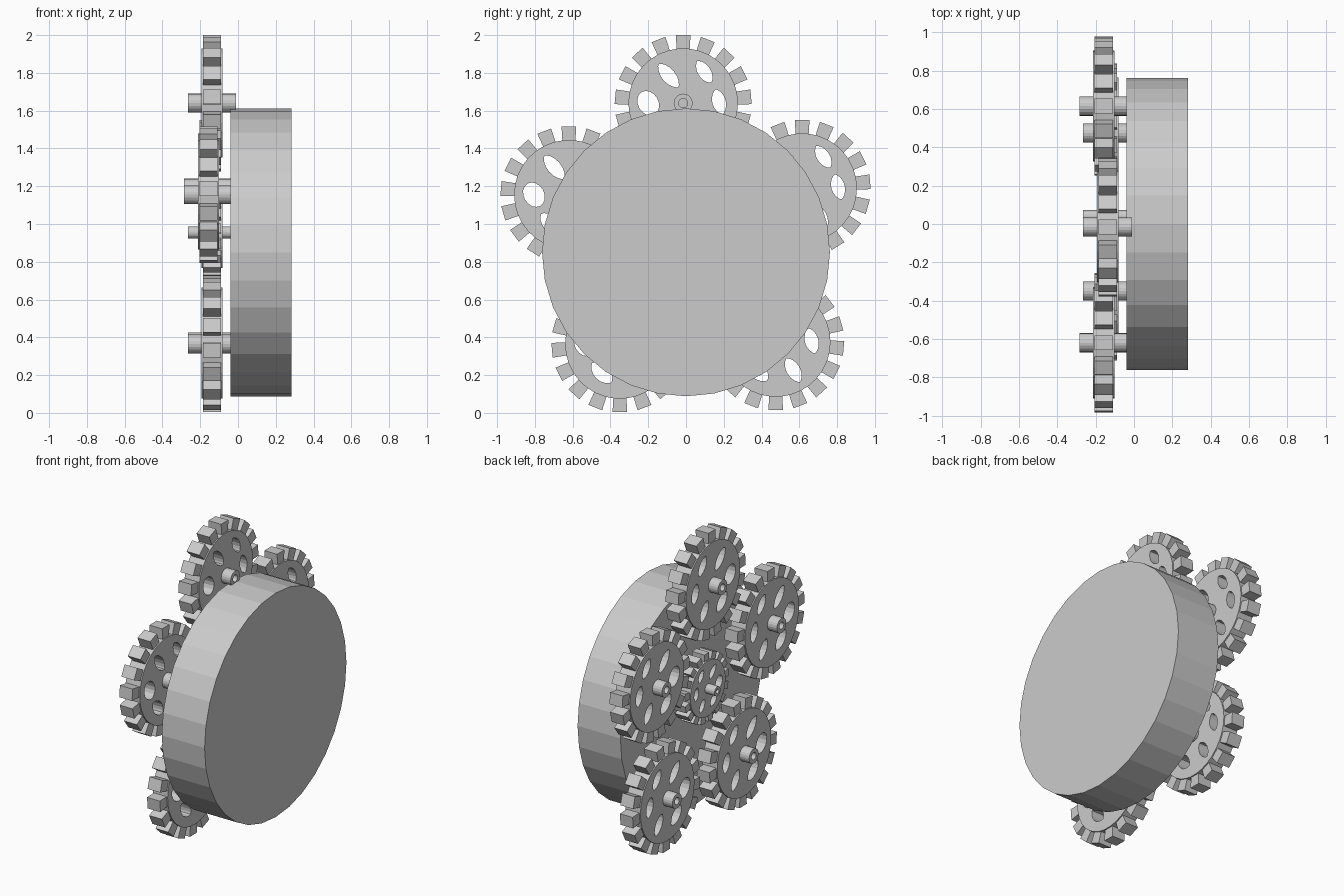
import bpy, bmesh
from math import sin, cos, pi, radians
from mathutils import Matrix

if "Cube" in bpy.data.objects:
    bpy.data.objects.remove(bpy.data.objects["Cube"])

# Gears are drawn in a local plane (u = world y, v = world z, w = world x)
ROT = (pi / 2, 0, pi / 2)
TEETH, R_ROOT, R_TIP = 17, 0.29, 0.361


def ring(cu, cv, a, b, tilt, n):
    """Ellipse outline with its long axis tilted."""
    pts = []
    for i in range(n):
        t = 2 * pi * i / n
        x, y = a * cos(t), b * sin(t)
        pts.append((cu + x * cos(tilt) - y * sin(tilt), cv + x * sin(tilt) + y * cos(tilt)))
    return pts


def lens(cu, cv, a, b, tilt, n=16):
    """Pointed almond outline for the lightening holes."""
    pts = []
    for i in range(n):
        t = 2 * pi * i / n
        x, y = a * cos(t), b * sin(t) * abs(sin(t)) ** 0.4
        pts.append((cu + x * cos(tilt) - y * sin(tilt), cv + x * sin(tilt) + y * cos(tilt)))
    return pts


def plate(bm, loops, half):
    """Fill outlines (outer first, then holes) and thicken about w = 0."""
    edges = []
    for pts in loops:
        vs = [bm.verts.new((u, v, -half)) for u, v in pts]
        edges += [bm.edges.new((vs[i - 1], vs[i])) for i in range(len(vs))]
    res = bmesh.ops.triangle_fill(bm, edges=edges, use_beauty=True, use_dissolve=False)
    faces = [g for g in res["geom"] if isinstance(g, bmesh.types.BMFace)]
    ext = bmesh.ops.extrude_face_region(bm, geom=faces, use_keep_orig=True)
    bmesh.ops.translate(bm, vec=(0, 0, 2 * half),
                        verts=[g for g in ext["geom"] if isinstance(g, bmesh.types.BMVert)])


def lathe(bm, profile, n):
    """Closed (radius, w) profile turned about the gear axis."""
    rings = [[bm.verts.new((r * cos(2 * pi * i / n), r * sin(2 * pi * i / n), w))
              for i in range(n)] for r, w in profile]
    for a, b in zip(rings, rings[1:]):
        for i in range(n):
            bm.faces.new((a[i - 1], a[i], b[i], b[i - 1]))
    bm.faces.new(rings[0])
    bm.faces.new(rings[-1])


def gear_mesh(phase):
    bm = bmesh.new()
    # web disc with six holes: (angle from +v toward +u, radius, half length, half width, tilt)
    holes = [(-28, 0.165, 0.08, 0.036, -50), (34, 0.20, 0.068, 0.034, -57),
             (88, 0.19, 0.068, 0.036, -75), (148, 0.175, 0.072, 0.036, -60),
             (212, 0.18, 0.072, 0.042, -45)]
    loops = [ring(0, 0, R_ROOT, R_ROOT, 0, 34)]
    for ang, r, a, b, tilt in holes:
        t = radians(ang)
        loops.append(lens(r * sin(t), r * cos(t), a, b, radians(tilt)))
    loops.append(ring(-0.185, 0, 0.068, 0.054, radians(-60), 16))
    plate(bm, loops, 0.056)
    # teeth
    for i in range(TEETH):
        t = phase + 2 * pi * i / TEETH
        pts = [(-0.034, 0.275), (0.034, 0.275), (0.039, R_TIP), (-0.039, R_TIP)]
        plate(bm, [[(x * cos(t) + y * sin(t), y * cos(t) - x * sin(t)) for x, y in pts]], 0.048)
    # hub with recessed ends
    lathe(bm, [(0.024, -0.09), (0.024, -0.128), (0.05, -0.128),
               (0.05, 0.127), (0.024, 0.127), (0.024, 0.09)], 20)
    bmesh.ops.recalc_face_normals(bm, faces=bm.faces)
    me = bpy.data.meshes.new("gear")
    bm.to_mesh(me)
    bm.free()
    return me


def add(name, me, loc, scale=1.0):
    ob = bpy.data.objects.new(name, me)
    bpy.context.collection.objects.link(ob)
    ob.location, ob.rotation_euler, ob.scale = loc, ROT, (scale, scale, 1)
    return ob


# gears: upper ones have a tooth pointing up, lower ones a tooth pointing down
up, down = gear_mesh(0), gear_mesh(pi)
add("top_gear", up, (-0.137, -0.015, 1.64))
add("right_gear", up, (-0.157, 0.615, 1.19))
add("left_gear", up, (-0.157, -0.62, 1.155))
add("lower_left_gear", down, (-0.137, -0.35, 0.365))
add("lower_right_gear", down, (-0.137, 0.475, 0.375))
add("small_centre_gear", up, (-0.137, 0.04, 0.955), 0.65)

# drum
bm = bmesh.new()
bmesh.ops.create_cone(bm, cap_ends=True, segments=32, radius1=0.762, radius2=0.762, depth=0.322)
drum = bpy.data.meshes.new("drum")
bm.to_mesh(drum)
bm.free()
add("drum", drum, (0.121, 0, 0.85))
